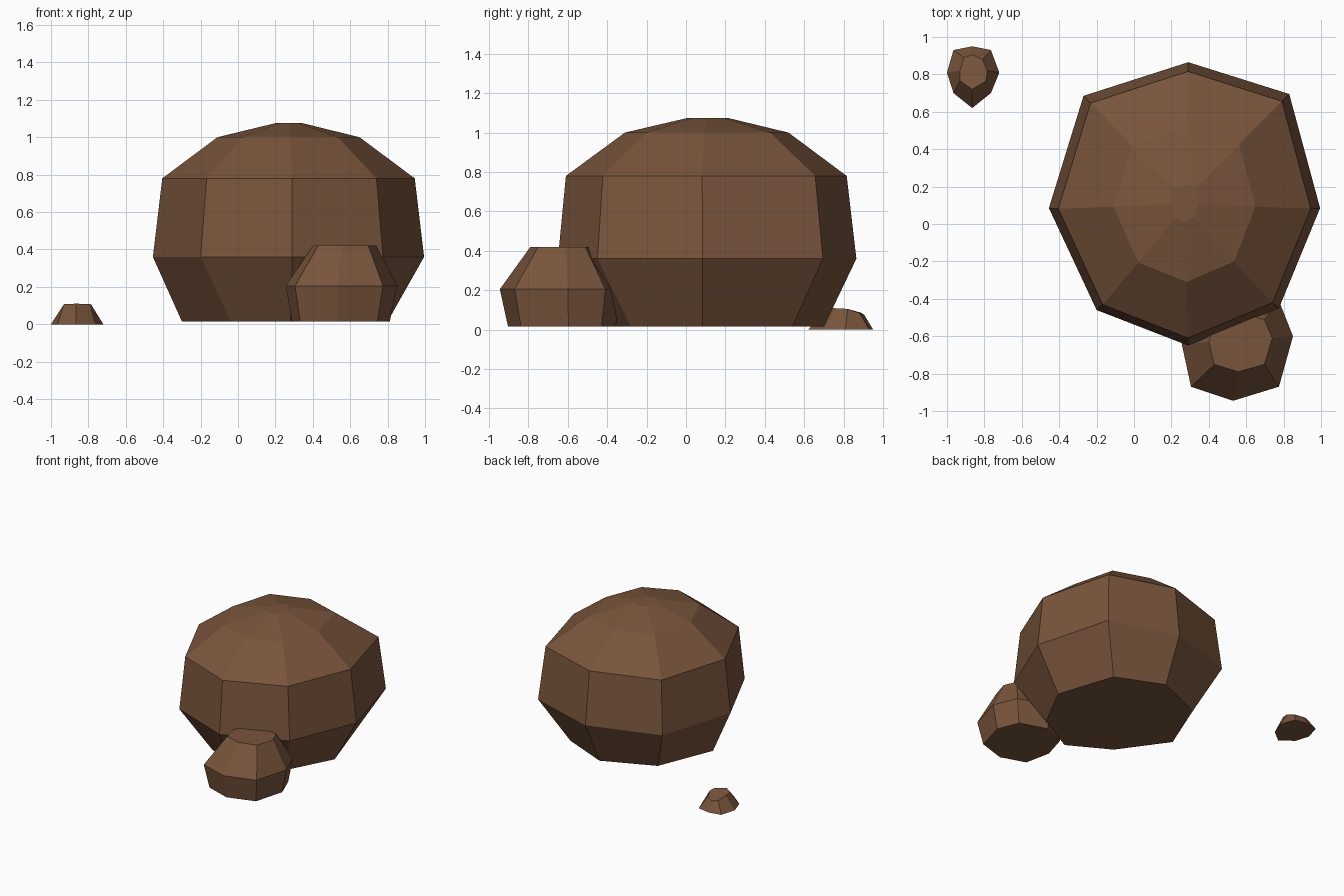
import bpy, bmesh

if "Cube" in bpy.data.objects:
    bpy.data.objects.remove(bpy.data.objects["Cube"])

# Brown stone material
stone = bpy.data.materials.new("brown_stone")
stone.diffuse_color = (0.19, 0.09, 0.045, 1)
stone.use_nodes = True
stone.node_tree.nodes["Principled BSDF"].inputs["Base Color"].default_value = stone.diffuse_color


def scaled(outline, old, new, sx, sy, z):
    """Copy an outline, scaled about one centre and moved to another."""
    return [(new[0] + (x - old[0]) * sx, new[1] + (y - old[1]) * sy, z)
            for x, y in outline]


def rock(name, rings):
    """Join stacked rings of equal count (bottom to top) and cap both ends."""
    bm = bmesh.new()
    loops = [[bm.verts.new(p) for p in ring] for ring in rings]
    n = len(loops[0])
    for low, high in zip(loops, loops[1:]):
        for i in range(n):
            j = (i + 1) % n
            bm.faces.new((low[i], low[j], high[j], high[i]))
    bm.faces.new(loops[0])
    bm.faces.new(loops[-1])
    bmesh.ops.recalc_face_normals(bm, faces=bm.faces[:])
    mesh = bpy.data.meshes.new(name)
    bm.to_mesh(mesh)
    bm.free()
    mesh.materials.append(stone)
    obj = bpy.data.objects.new(name, mesh)
    bpy.context.collection.objects.link(obj)
    return obj


# Large boulder: widest outline, narrower base, domed top
wide = [(0.29, -0.65), (0.775, -0.45), (0.995, 0.085), (0.83, 0.695),
        (0.29, 0.865), (-0.27, 0.685), (-0.455, 0.085), (-0.2, -0.46)]
base = [(0.28, -0.46), (0.61, -0.28), (0.80, 0.085), (0.65, 0.54),
        (0.28, 0.70), (-0.12, 0.53), (-0.30, 0.085), (-0.04, -0.28)]
mid = (0.27, 0.1075)
rock("large_boulder", [
    [(x, y, 0.015) for x, y in base],
    [(x, y, 0.36) for x, y in wide],
    scaled(wide, mid, (0.27, 0.103), 0.931, 0.941, 0.78),
    scaled(wide, mid, (0.27, 0.105), 0.524, 0.548, 1.0),
    scaled(wide, mid, (0.272, 0.11), 0.10, 0.132, 1.075),
])

# Medium boulder leaning against the front right
wide = [(0.53, -0.945), (0.775, -0.87), (0.85, -0.60), (0.775, -0.41),
        (0.53, -0.33), (0.32, -0.42), (0.255, -0.64), (0.305, -0.87)]
mid = (0.5525, -0.6375)
rock("medium_boulder", [
    scaled(wide, mid, (0.55, -0.63), 0.88, 0.89, 0.015),
    [(x, y, 0.205) for x, y in wide],
    scaled(wide, mid, (0.57, -0.63), 0.57, 0.52, 0.42),
])

# Small pebble at the back left, its top dipping to the rear
foot = [(-0.865, 0.62), (-0.765, 0.70), (-0.72, 0.81), (-0.765, 0.93),
        (-0.865, 0.95), (-0.965, 0.93), (-1.0, 0.81), (-0.965, 0.70)]
crown = [(-0.865, 0.72, 0.11), (-0.79, 0.765, 0.108), (-0.785, 0.82, 0.105),
         (-0.81, 0.88, 0.085), (-0.865, 0.905, 0.075), (-0.91, 0.89, 0.085),
         (-0.93, 0.82, 0.105), (-0.93, 0.765, 0.108)]
rock("small_pebble", [[(x, y, 0) for x, y in foot], crown])
